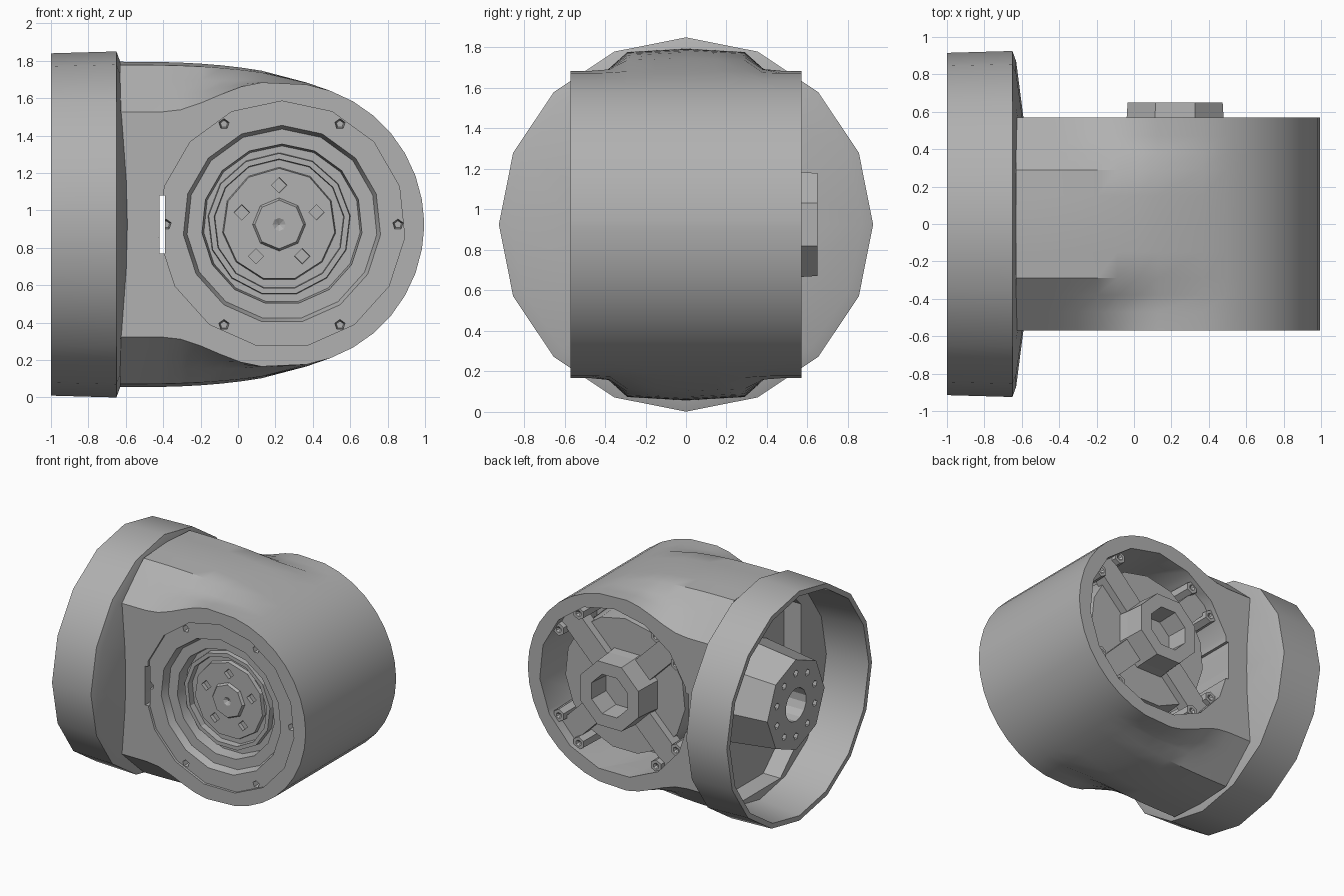
import bpy, bmesh
from math import sin, cos, pi, sqrt
from mathutils import Vector, Matrix

old = bpy.data.objects.get("Cube")
if old:
    bpy.data.objects.remove(old, do_unlink=True)

CX, CZ = 0.235, 0.925      # drum axis
HX = 0.22                  # hub axis
DRUM, HALF = 0.76, 0.57    # drum radius and half width

grey = bpy.data.materials.new("cast_grey")
grey.use_nodes = True
colour = (0.44, 0.44, 0.44, 1)
grey.diffuse_color = colour
grey.node_tree.nodes["Principled BSDF"].inputs["Base Color"].default_value = colour


def make(name, bm):
    bmesh.ops.remove_doubles(bm, verts=bm.verts, dist=0.0005)
    bmesh.ops.recalc_face_normals(bm, faces=bm.faces)
    mesh = bpy.data.meshes.new(name)
    bm.to_mesh(mesh)
    bm.free()
    mesh.materials.append(grey)
    ob = bpy.data.objects.new(name, mesh)
    bpy.context.collection.objects.link(ob)
    return ob


def loft(name, rings):
    """Skin between rings of points and cap both ends."""
    bm = bmesh.new()
    rows = [[bm.verts.new(p) for p in ring] for ring in rings]
    n = len(rows[0])
    for a, b in zip(rows, rows[1:]):
        for i in range(n):
            j = (i + 1) % n
            bm.faces.new((a[i], a[j], b[j], b[i]))
    bm.faces.new(rows[0])
    bm.faces.new(rows[-1])
    return make(name, bm)


def turned(name, profile, axis, sides, centre=(CX, CZ), twist=0.0):
    """Turn (position, radius) pairs about the x or y axis."""
    cx, cz = centre
    rings = []
    for u, r in profile:
        ring = []
        for i in range(sides):
            a = 2 * pi * (i + twist) / sides
            s, c = r * sin(a), cz + r * cos(a)
            ring.append((u, cx + s, c) if axis == "x" else (cx + s, u, c))
        rings.append(ring)
    return loft(name, rings)


def box(name, centre, size, turn=0.0):
    bm = bmesh.new()
    bmesh.ops.create_cube(bm, size=1)
    bmesh.ops.transform(bm, verts=bm.verts, matrix=Matrix.Translation(centre)
                        @ Matrix.Rotation(turn, 4, "Y")
                        @ Matrix.Diagonal((*size, 1)))
    return make(name, bm)


def cut(target, cutters):
    for cutter in cutters:
        mod = target.modifiers.new("cut", "BOOLEAN")
        mod.operation, mod.object, mod.solver = "DIFFERENCE", cutter, "EXACT"
        bpy.context.view_layer.objects.active = target
        bpy.ops.object.modifier_apply(modifier=mod.name)
        bpy.data.objects.remove(cutter, do_unlink=True)


def smooth(ob, angle):
    bpy.ops.object.select_all(action="DESELECT")
    ob.select_set(True)
    bpy.context.view_layer.objects.active = ob
    bpy.ops.object.shade_smooth_by_angle(angle=angle)


def neck_cavity():
    """Eight-sided hollow that stays inside the neck walls."""
    half = [(-0.52, 0.52), (-0.26, 0.77), (0.26, 0.77), (0.52, 0.52)]
    outline = half + [(y, -z) for y, z in reversed(half)]
    return loft("neck_cavity", [[(x, y, CZ + z) for y, z in outline]
                                for x in (-0.7, -0.5)])


# Housing: a neck with a flat crown and sloped shoulders, blending into the drum
def half_height(x, y):
    drum = DRUM if x < CX else sqrt(max(DRUM ** 2 - (x - CX) ** 2, 0.0004))
    y = abs(y)
    neck = 0.87 - 0.06 * y if y < 0.29 else 0.853 - 0.9 * (y - 0.29)
    if neck > DRUM:
        t = min(max((x + 0.6) / 1.0, 0), 1) ** 2.6
    else:
        t = min(max((x + 0.4) / 0.55, 0), 1)
        t = t * t * (3 - 2 * t)
    return neck + (drum - neck) * t


ys = [-HALF, -0.47, -0.38, -0.29, -0.15, 0, 0.15, 0.29, 0.38, 0.47, HALF]
xs = [-0.63 + 0.108 * k for k in range(8)]
xs += [CX + DRUM * sin(pi / 2 * k / 9) for k in range(1, 10)]
rings = []
for x in xs:
    top = [(x, y, CZ + half_height(x, y)) for y in ys]
    rings.append(top + [(x, y, 2 * CZ - z) for x, y, z in reversed(top)])
housing = loft("housing", rings)

# Stepped front recess, rear recess with a deep trench, slot and neck cavity
cutters = [
    turned("front_recess", [(-0.62, 0), (-0.62, 0.66), (-0.55, 0.66), (-0.55, 0.53),
                            (-0.49, 0.51), (-0.49, 0.43), (-0.4, 0.42), (-0.4, 0)],
           "y", 15),
    turned("rear_recess", [(0.62, 0), (0.62, 0.66), (0.12, 0.66), (0.12, 0.55),
                           (0.43, 0.53), (0.43, 0)], "y", 15),
    box("slot", (-0.405, 0, 0.925), (0.03, 1.3, 0.31)),
    neck_cavity(),
]
# Small screw pits around the front face
for k in range(6):
    a = pi / 6 + k * pi / 3
    cutters.append(turned("pit", [(-0.6, 0.035), (-0.48, 0.02)], "y", 5,
                          (CX + 0.62 * sin(a), CZ + 0.62 * cos(a))))
cut(housing, cutters)
smooth(housing, 0.6)

# Front bearing ring, cap and boss
turned("front_ring", [(-0.38, 0.385), (-0.45, 0.38), (-0.45, 0.35), (-0.38, 0.345)],
       "y", 13, (HX, CZ))
cap = turned("front_cap", [(-0.38, 0.31), (-0.43, 0.30), (-0.43, 0)], "y", 11, (HX, CZ))
turned("front_boss", [(-0.4, 0.16), (-0.45, 0.13), (-0.45, 0.035), (-0.43, 0)],
       "y", 8, (HX, CZ))
cap_pits = []
for k in range(5):
    a = 2 * pi * k / 5
    cap_pits.append(turned("cap_pit", [(-0.55, 0.045), (-0.4, 0.04)], "y", 4,
                           (HX + 0.21 * sin(a), CZ + 0.21 * cos(a))))
cut(cap, cap_pits)

# Rear hub with a blind socket, held by four diagonal spokes with lugs
turned("rear_hub", [(0.38, 0.30), (0.5, 0.285), (0.65, 0.275), (0.65, 0.17),
                    (0.48, 0.16), (0.48, 0)], "y", 8, (HX, CZ), 0.5)
for k in range(4):
    a = pi / 4 + k * pi / 2
    d = Vector((cos(a), 0, sin(a)))
    at = Vector((CX, 0.44, CZ))
    box("rear_spoke", at + d * 0.46, (0.42, 0.1, 0.18), -a)
    for side in (-1, 1):
        b = a + side * 0.2
        spot = at + Vector((cos(b), 0, sin(b))) * 0.62
        turned("rear_lug", [(0.12, 0.06), (0.53, 0.05), (0.53, 0.025), (0.5, 0)],
               "y", 6, (spot.x, spot.z))

# Mounting flange: open cup facing -x with a sloping shoulder
flange = turned("mounting_flange", [(-0.65, 0), (-0.65, 0.84), (-1, 0.875), (-1, 0.915),
                                    (-0.65, 0.925), (-0.63, 0.87), (-0.59, 0.56),
                                    (-0.59, 0)], "x", 16, (0, CZ))
cut(flange, [neck_cavity()])
smooth(flange, 0.5)

# Shaft coupling inside the cup, bored and ringed with bolt holes
coupling = turned("shaft_coupling", [(-0.48, 0.42), (-0.97, 0.36)], "x", 8, (0, CZ))
bores = [turned("bore", [(-1.05, 0.13), (-0.72, 0.13)], "x", 14, (0, CZ))]
for k in range(10):
    a = 2 * pi * k / 10
    bores.append(turned("bolt_hole", [(-1.05, 0.028), (-0.9, 0.028)], "x", 5,
                        (0.25 * sin(a), CZ + 0.25 * cos(a))))
cut(coupling, bores)
